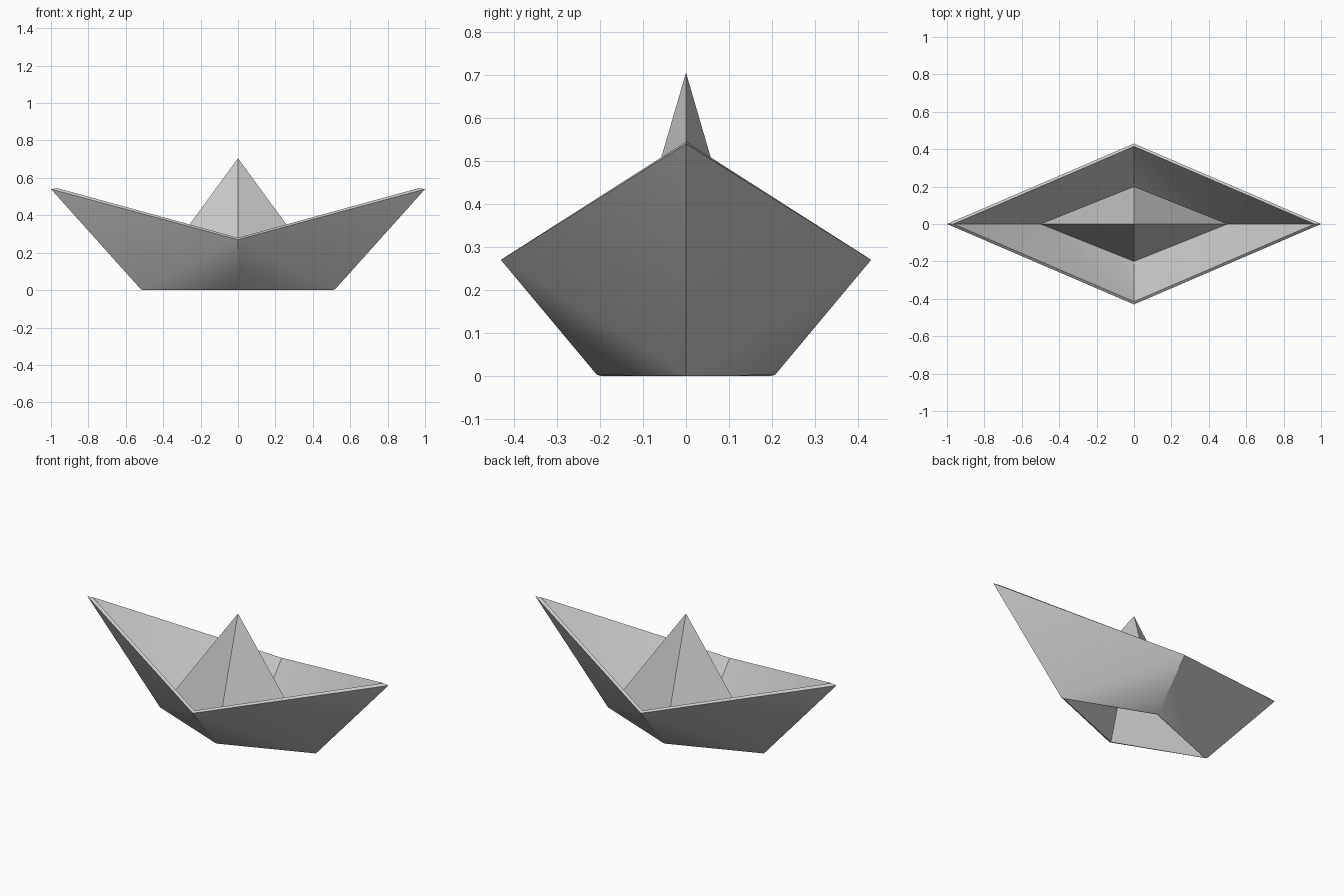
import bpy, bmesh

if "Cube" in bpy.data.objects:
    bpy.data.objects.remove(bpy.data.objects["Cube"])

bm = bmesh.new()


def ring(x, y, z_end, z_side):
    """Diamond of four points: bow, back side, stern, front side."""
    return [bm.verts.new(p) for p in
            ((x, 0, z_end), (0, y, z_side), (-x, 0, z_end), (0, -y, z_side))]


def panels(top, bottom):
    """Folded wall between two diamonds, creased from low bow to high side."""
    for i in range(4):
        j = (i + 1) % 4
        end, side = (i, j) if i % 2 == 0 else (j, i)
        bm.faces.new((top[end], top[side], bottom[end]))
        bm.faces.new((top[side], bottom[side], bottom[end]))


def cone(base, height):
    """Four-sided sail peak over a diamond."""
    tip = bm.verts.new((0, 0, height))
    for i in range(4):
        bm.faces.new((base[i], base[(i + 1) % 4], tip))


# Diamonds of the folded sheet: rim, keel fold and inner valley
rim_out = ring(1.0, 0.43, 0.54, 0.27)
rim_in = ring(0.965, 0.415, 0.545, 0.28)
valley = ring(0.5, 0.2, 0.02, 0.02)
keel_out = ring(0.518, 0.207, 0.003, 0.003)
keel_in = ring(0.5, 0.195, 0, 0)

# Outer hull, rim edge, inner hull and keel fold
panels(rim_out, keel_out)
panels(rim_in, rim_out)
panels(rim_in, valley)
panels(keel_out, keel_in)

# Sail, top skin and hollow underside
cone(valley, 0.705)
cone(keel_in, 0.675)

bmesh.ops.recalc_face_normals(bm, faces=bm.faces)
mesh = bpy.data.meshes.new("paper_boat")
bm.to_mesh(mesh)
bm.free()
boat = bpy.data.objects.new("paper_boat", mesh)
bpy.context.collection.objects.link(boat)

# Soft creases, sharp folds
bpy.context.view_layer.objects.active = boat
boat.select_set(True)
bpy.ops.object.shade_smooth_by_angle(angle=0.52)
